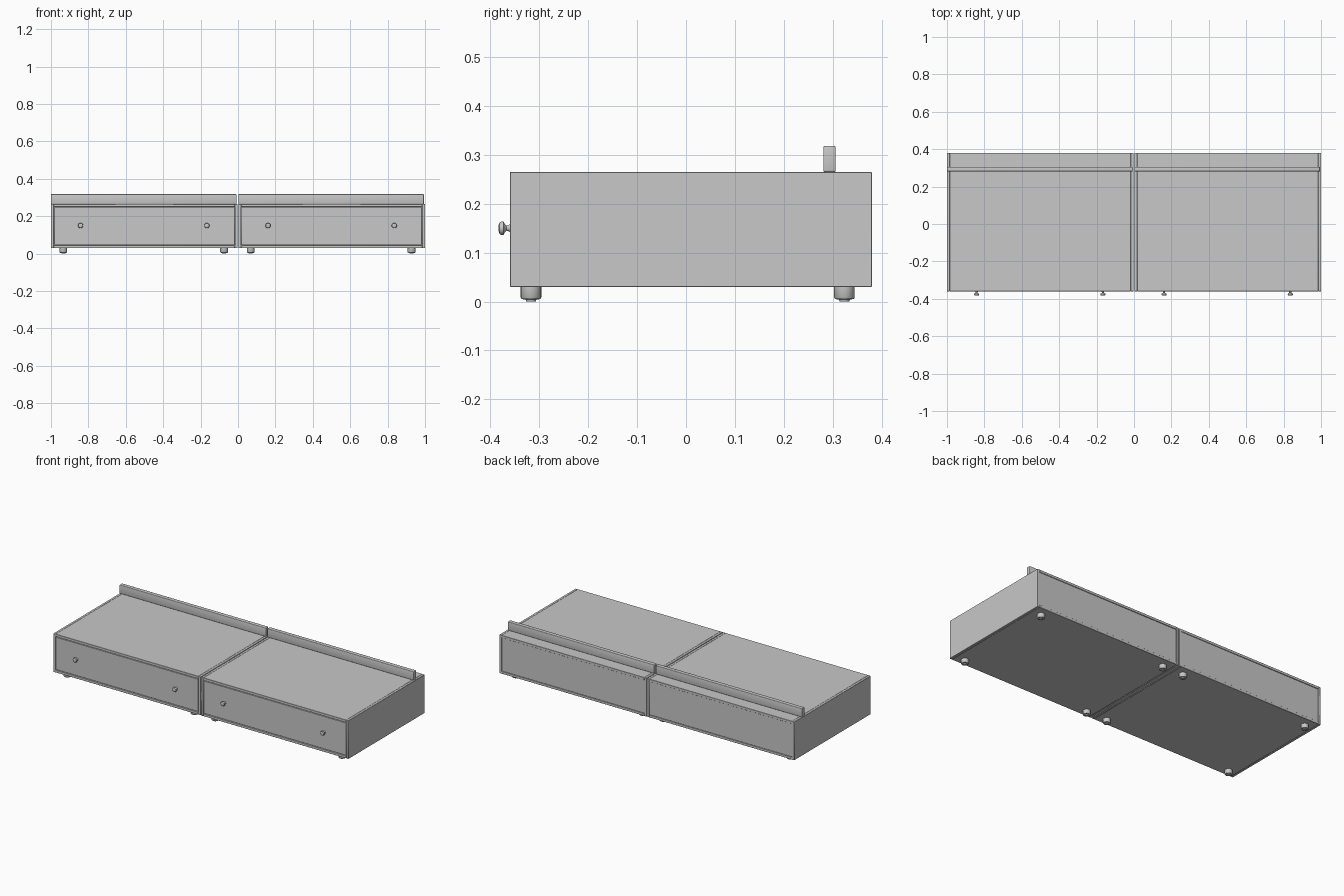
import bpy, bmesh, math
from mathutils import Matrix

if "Cube" in bpy.data.objects:
    bpy.data.objects.remove(bpy.data.objects["Cube"])

grey = bpy.data.materials.new("warm_grey")
grey.diffuse_color = (0.58, 0.58, 0.58, 1)
grey.use_nodes = True
grey.node_tree.nodes["Principled BSDF"].inputs["Base Color"].default_value = grey.diffuse_color


def finish(name, bm):
    me = bpy.data.meshes.new(name)
    bmesh.ops.recalc_face_normals(bm, faces=bm.faces)
    bm.to_mesh(me)
    bm.free()
    me.materials.append(grey)
    ob = bpy.data.objects.new(name, me)
    bpy.context.collection.objects.link(ob)
    bpy.context.view_layer.objects.active = ob
    bpy.ops.object.select_all(action='DESELECT')
    ob.select_set(True)
    bpy.ops.object.shade_smooth_by_angle(angle=math.radians(40))
    return ob


def box(name, x0, x1, y0, y1, z0, z1, bevel=0.001, segments=1):
    bm = bmesh.new()
    bmesh.ops.create_cube(bm, size=1)
    for v in bm.verts:
        v.co = ((x0 + x1) / 2 + v.co.x * (x1 - x0),
                (y0 + y1) / 2 + v.co.y * (y1 - y0),
                (z0 + z1) / 2 + v.co.z * (z1 - z0))
    bmesh.ops.bevel(bm, geom=bm.edges[:], offset=bevel, segments=segments,
                    affect='EDGES', profile=0.5)
    return finish(name, bm)


def lathe(name, profile, matrix, sides=24):
    """Solid of revolution about local z, profile = (radius, height)."""
    bm = bmesh.new()
    rings = [[bm.verts.new((r * math.cos(2 * math.pi * i / sides),
                            r * math.sin(2 * math.pi * i / sides), h))
              for i in range(sides)] for r, h in profile]
    for a, b in zip(rings, rings[1:]):
        for i in range(sides):
            j = (i + 1) % sides
            bm.faces.new((a[i], a[j], b[j], b[i]))
    bm.faces.new(rings[0][::-1])
    bm.faces.new(rings[-1])
    bm.transform(matrix)
    return finish(name, bm)


FOOT = [(0.010, 0.0), (0.011, 0.004), (0.019, 0.005), (0.021, 0.008), (0.021, 0.031)]
KNOB = [(0.009, 0.0), (0.006, 0.004), (0.005, 0.008), (0.009, 0.012),
        (0.0135, 0.014), (0.014, 0.018), (0.012, 0.022), (0.007, 0.024)]
FRONT, BACK, LOW, HIGH, T = -0.36, 0.38, 0.03, 0.265, 0.015

# two identical drawer units side by side
for side, x0, x1 in (("left", -1.0, -0.002), ("right", 0.002, 1.0)):
    c = (x0 + x1) / 2 - 0.003
    # carcass
    box(side + "_unit_outer_panel_a", x0, x0 + T, FRONT, BACK, LOW, HIGH)
    box(side + "_unit_outer_panel_b", x1 - T, x1, FRONT, BACK, LOW, HIGH)
    box(side + "_unit_top", x0 + T, x1 - T, FRONT, BACK, HIGH - T, HIGH)
    box(side + "_unit_bottom", x0 + T, x1 - T, FRONT, BACK, LOW, LOW + T)
    box(side + "_unit_back", x0 + T, x1 - T, BACK - 0.018, BACK - 0.003, LOW + T, HIGH - T)
    # drawer front, inset with a thin shadow gap
    box(side + "_drawer_front", x0 + T + 0.002, x1 - T - 0.002, FRONT + 0.001, FRONT + 0.018,
        LOW + T + 0.003, HIGH - T - 0.003)
    # rear rail on the top
    box(side + "_rear_rail", x0, x1 - 0.006, 0.281, 0.306, HIGH, 0.318, 0.003, 3)
    # knobs
    for n, dx in (("a", -0.3375), ("b", 0.3375)):
        lathe(f"{side}_knob_{n}", KNOB,
              Matrix.Translation((c + dx, FRONT + 0.001, 0.15)) @ Matrix.Rotation(math.pi / 2, 4, 'X'))
    # feet
    for n, dx in (("a", -0.43), ("b", 0.43)):
        for row, y in (("front", -0.317), ("back", 0.324)):
            lathe(f"{side}_{row}_foot_{n}", FOOT, Matrix.Translation((c + dx, y, 0)))
